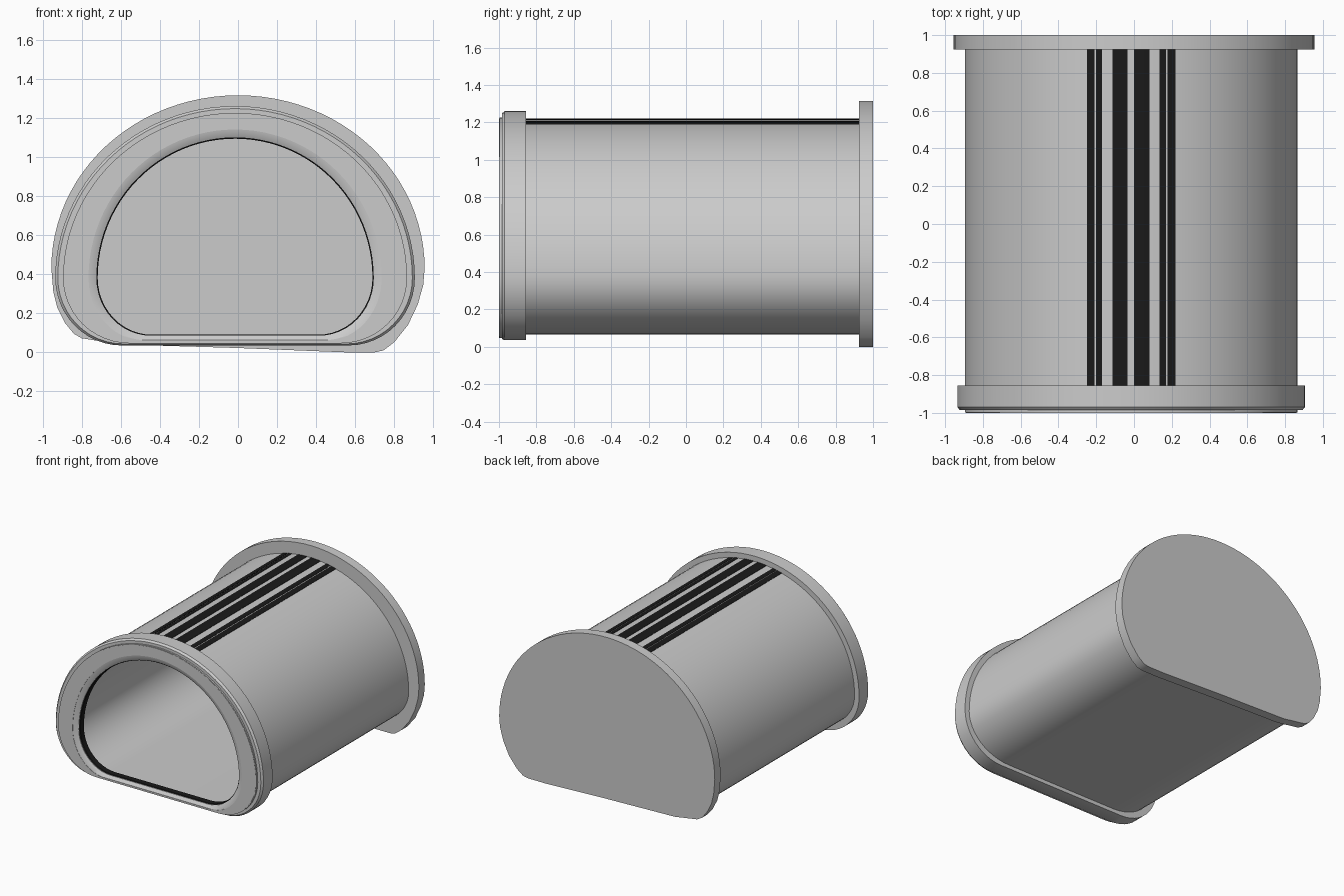
import bpy
from math import sin, cos, pi, sqrt

if "Cube" in bpy.data.objects:
    bpy.data.objects.remove(bpy.data.objects["Cube"])

CX = -0.015      # the tube sits slightly off the plate centre
SPRING = 0.38    # height where the arch starts

black = bpy.data.materials.new("black")
black.diffuse_color = (0.01, 0.01, 0.01, 1)
black.use_nodes = True
black.node_tree.nodes["Principled BSDF"].inputs["Base Color"].default_value = black.diffuse_color


def d_profile(half, top, bottom, flat):
    """D-shaped outline: elliptical arch, rounded lower corners, flat floor."""
    right = []
    for i in range(25):
        a = pi / 2 * (1 - i / 24)
        right.append((half * cos(a), SPRING + (top - SPRING) * sin(a)))
    for i in range(1, 13):
        a = pi / 2 * i / 12
        right.append((flat + (half - flat) * cos(a), SPRING - (SPRING - bottom) * sin(a)))
    left = [(-x, z) for x, z in reversed(right[1:])]
    return [(x + CX, z) for x, z in right + left]


def loft(name, sections, closed=False, caps=False, mat=None):
    """Skin a list of (profile, y) sections."""
    n = len(sections[0][0])
    verts = [(x, y, z) for prof, y in sections for x, z in prof]
    rows = len(sections)
    faces = []
    for r in range(rows if closed else rows - 1):
        s = (r + 1) % rows
        for i in range(n):
            j = (i + 1) % n
            faces.append((r * n + i, r * n + j, s * n + j, s * n + i))
    if caps:
        faces.append(tuple(reversed(range(n))))
        faces.append(tuple(range((rows - 1) * n, rows * n)))
    me = bpy.data.meshes.new(name)
    me.from_pydata(verts, [], faces)
    ob = bpy.data.objects.new(name, me)
    bpy.context.collection.objects.link(ob)
    if mat:
        me.materials.append(mat)
    bpy.ops.object.select_all(action='DESELECT')
    ob.select_set(True)
    bpy.context.view_layer.objects.active = ob
    bpy.ops.object.mode_set(mode='EDIT')
    bpy.ops.mesh.select_all(action='SELECT')
    bpy.ops.mesh.normals_make_consistent(inside=False)
    bpy.ops.object.mode_set(mode='OBJECT')
    bpy.ops.object.shade_smooth_by_angle(angle=0.5)
    return ob


# Hollow tube
outer = d_profile(0.88, 1.218, 0.065, 0.50)
inner = d_profile(0.86, 1.198, 0.077, 0.49)
loft("tube", [(outer, -0.93), (outer, 0.925), (inner, 0.925), (inner, -0.93)], closed=True)

# Front collar with raised face and sloped lip
rim = d_profile(0.92, 1.26, 0.035, 0.58)
rim_soft = d_profile(0.907, 1.247, 0.043, 0.57)
face = d_profile(0.88, 1.225, 0.046, 0.54)
lip = d_profile(0.745, 1.135, 0.062, 0.46)
mouth = d_profile(0.71, 1.10, 0.085, 0.43)
loft("front_collar", [(outer, -0.855), (rim, -0.855), (rim, -0.97), (rim_soft, -0.985),
                      (face, -0.985), (face, -0.998), (lip, -0.998), (mouth, -0.98),
                      (mouth, -0.93), (outer, -0.93)], closed=True)

# Black seal inside the opening
seal = d_profile(0.703, 1.093, 0.09, 0.425)
loft("opening_seal", [(mouth, -0.975), (seal, -0.97), (seal, -0.925), (mouth, -0.925)],
     closed=True, mat=black)

# Back plate: elliptical top, slightly lopsided base
arch = [(0.955 * cos(pi * i / 48), 0.43 + 0.885 * sin(pi * i / 48)) for i in range(49)]
base = [(-0.945, 0.31), (-0.925, 0.23), (-0.885, 0.15), (-0.84, 0.095), (-0.80, 0.072),
        (-0.60, 0.04), (0, 0.022), (0.55, 0), (0.70, 0.0), (0.745, 0.01),
        (0.80, 0.052), (0.87, 0.14), (0.92, 0.245), (0.948, 0.345)]
plate = arch + base
loft("back_plate", [(plate, 0.925), (plate, 1.0)], caps=True)

# Black stripes along the crown
for k, (a, b) in enumerate([(-0.25, -0.208), (-0.202, -0.17), (-0.115, -0.035),
                            (0.0, 0.083), (0.135, 0.17), (0.178, 0.22)]):
    xs = [a + (b - a) * i / 4 for i in range(5)]
    zs = [SPRING + 0.838 * sqrt(1 - ((x - CX) / 0.88) ** 2) for x in xs]
    section = [(x, z + 0.002) for x, z in zip(xs, zs)]
    section += [(x, z - 0.004) for x, z in reversed(list(zip(xs, zs)))]
    loft(f"crown_stripe_{k + 1}", [(section, -0.86), (section, 0.925)], caps=True, mat=black)

# Front edge band finishing the collar depth at y = -1
band_out = d_profile(0.875, 1.22, 0.048, 0.54)
band_in = d_profile(0.75, 1.14, 0.06, 0.465)
loft("collar_face", [(band_out, -0.99), (band_out, -1.0), (band_in, -1.0), (band_in, -0.99)],
     closed=True)
